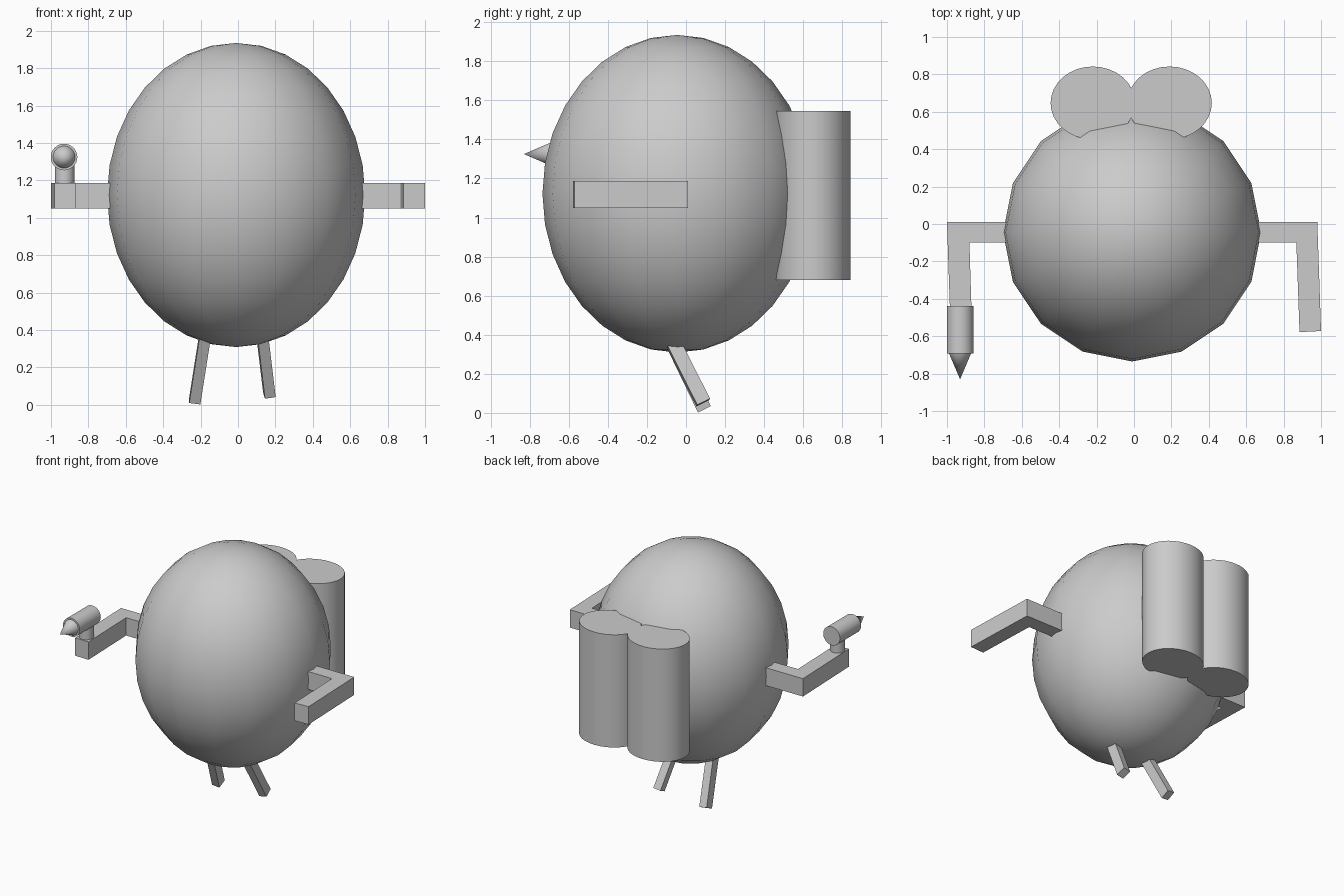
import bpy, bmesh
from math import radians
from mathutils import Vector, Matrix

if "Cube" in bpy.data.objects:
    bpy.data.objects.remove(bpy.data.objects["Cube"])


def finish(name, bm, smooth=None):
    bmesh.ops.recalc_face_normals(bm, faces=bm.faces)
    me = bpy.data.meshes.new(name)
    bm.to_mesh(me)
    bm.free()
    ob = bpy.data.objects.new(name, me)
    bpy.context.collection.objects.link(ob)
    if smooth is not None:
        bpy.ops.object.select_all(action='DESELECT')
        ob.select_set(True)
        bpy.context.view_layer.objects.active = ob
        bpy.ops.object.shade_smooth_by_angle(angle=radians(smooth))
    return ob


def cone(name, loc, r1, r2, depth, scale=(1, 1, 1), rot=0, seg=32):
    """Capped cylinder or cone; rot turns it about x."""
    bm = bmesh.new()
    m = Matrix.Translation(loc) @ Matrix.Rotation(radians(rot), 4, 'X') @ Matrix.Diagonal((*scale, 1))
    bmesh.ops.create_cone(bm, cap_ends=True, segments=seg, radius1=r1, radius2=r2, depth=depth, matrix=m)
    return finish(name, bm, 35)


def extruded(name, pts, z0, z1):
    bm = bmesh.new()
    f = bm.faces.new([bm.verts.new((x, y, z0)) for x, y in pts])
    top = bmesh.ops.extrude_face_region(bm, geom=[f])['geom']
    bmesh.ops.translate(bm, vec=(0, 0, z1 - z0), verts=[v for v in top if isinstance(v, bmesh.types.BMVert)])
    return finish(name, bm)


def beam(name, top, foot, w, d, yaw=0):
    top, foot = Vector(top), Vector(foot)
    z = (top - foot).normalized()
    y = z.cross(Vector((1, 0, 0))).normalized()
    x = y.cross(z)
    rot = Matrix((x, y, z)).transposed().to_4x4()
    m = (Matrix.Translation((top + foot) / 2) @ rot @ Matrix.Rotation(radians(yaw), 4, 'Z')
         @ Matrix.Diagonal((w, d, (top - foot).length, 1)))
    bm = bmesh.new()
    bmesh.ops.create_cube(bm, size=1, matrix=m)
    return finish(name, bm)


# Egg-shaped body
bm = bmesh.new()
bmesh.ops.create_uvsphere(bm, u_segments=16, v_segments=16, radius=1,
                          matrix=Matrix.Translation((-0.01, -0.045, 1.122)) @ Matrix.Diagonal((0.69, 0.69, 0.813, 1)))
finish("body", bm, 60)

# Twin back tanks
for side, x in (("left", -0.22), ("right", 0.19)):
    cone("back_tank_" + side, (x, 0.647, 1.112), 1, 1, 0.865, scale=(0.226, 0.195, 1))

# Bent arms
extruded("arm_left", [(-0.6, 0.01), (-1, 0.01), (-0.98, -0.575), (-0.865, -0.578), (-0.88, -0.1), (-0.6, -0.1)], 1.05, 1.187)
extruded("arm_right", [(0.6, 0.01), (0.98, 0.01), (1, -0.572), (0.885, -0.578), (0.868, -0.1), (0.6, -0.1)], 1.05, 1.187)

# Blaster on the left arm
cone("blaster_post", (-0.927, -0.515, 1.235), 0.052, 0.052, 0.13)
cone("blaster_barrel", (-0.93, -0.565, 1.325), 0.071, 0.071, 0.255, rot=90)
cone("blaster_tip", (-0.93, -0.761, 1.325), 0.059, 0, 0.138, rot=90)

# Legs
beam("leg_left", (-0.17, -0.095, 0.41), (-0.231, 0.092, 0.022), 0.06, 0.073)
beam("leg_right", (0.125, -0.092, 0.41), (0.168, 0.088, 0.053), 0.058, 0.073, yaw=8)
